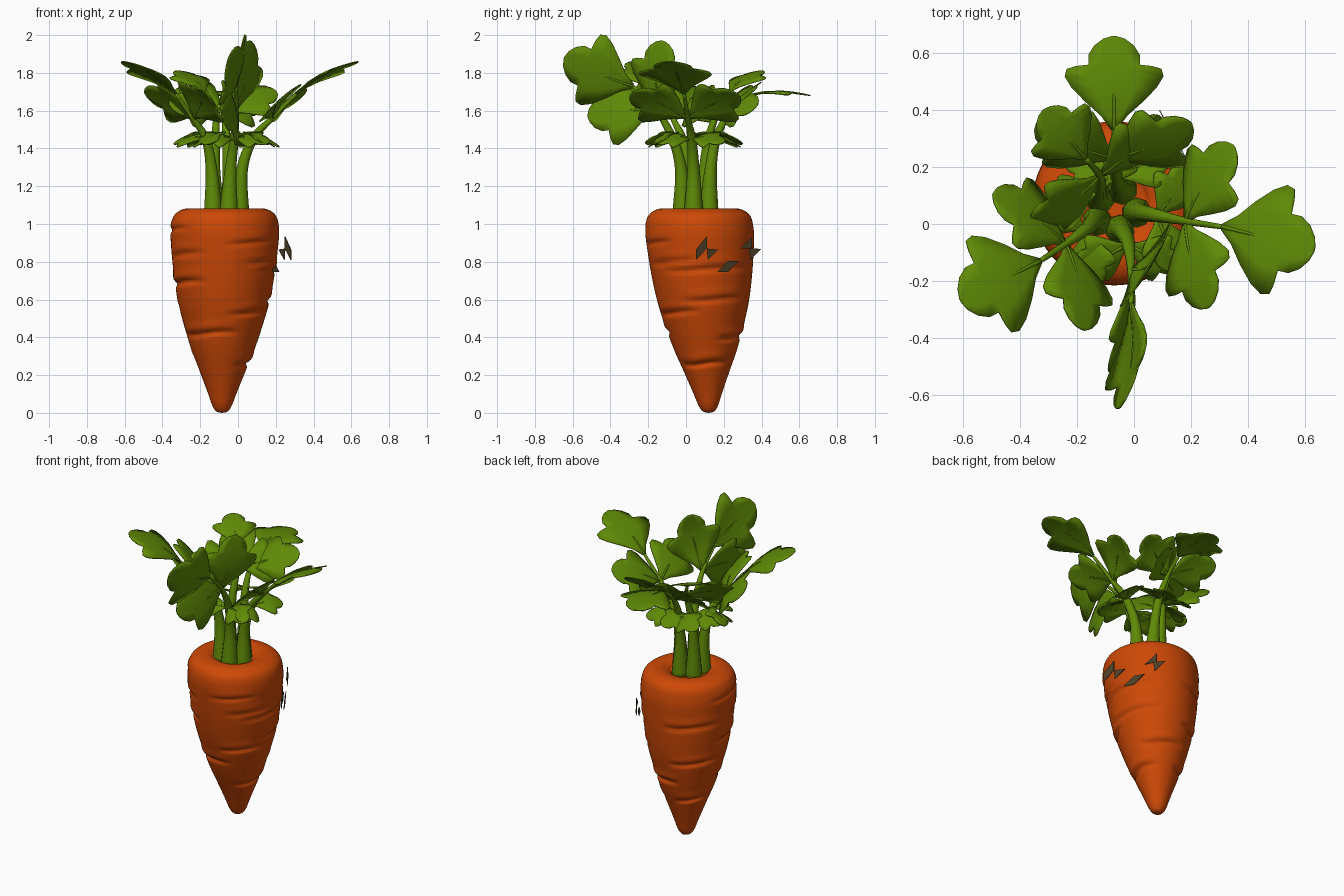
import bpy, bmesh, math
from mathutils import Vector, Matrix

if "Cube" in bpy.data.objects:
    bpy.data.objects.remove(bpy.data.objects["Cube"])


def material(name, col):
    m = bpy.data.materials.new(name)
    m.diffuse_color = (*col, 1)
    m.use_nodes = True
    m.node_tree.nodes["Principled BSDF"].inputs["Base Color"].default_value = m.diffuse_color
    return m


ORANGE = material("carrot orange", (0.61, 0.066, 0.002))
GREEN = material("leaf green", (0.115, 0.255, 0.002))
BROWN = material("dark brown", (0.075, 0.05, 0.02))


def make(name, verts, faces, mat, smooth=True):
    me = bpy.data.meshes.new(name)
    me.from_pydata([tuple(v) for v in verts], [], faces)
    bm = bmesh.new()
    bm.from_mesh(me)
    bmesh.ops.remove_doubles(bm, verts=bm.verts, dist=1e-5)
    bmesh.ops.recalc_face_normals(bm, faces=bm.faces)
    for f in bm.faces:
        f.smooth = smooth
    bm.to_mesh(me)
    bm.free()
    me.materials.append(mat)
    ob = bpy.data.objects.new(name, me)
    bpy.context.collection.objects.link(ob)
    return ob


def spline(pts, steps):
    """Catmull-Rom curve through points of any dimension."""
    p = [Vector(q) for q in pts]
    p = [p[0] * 2 - p[1]] + p + [p[-1] * 2 - p[-2]]
    out = []
    for i in range(1, len(p) - 2):
        a, b, c, d = p[i - 1:i + 3]
        for k in range(steps):
            t = k / steps
            out.append(0.5 * (2 * b + (c - a) * t + (2 * a - 5 * b + 4 * c - d) * t * t
                              + (3 * b - a - 3 * c + d) * t ** 3))
    return out + [p[-2]]


def bridge(rows, n):
    return [(r * n + i, r * n + (i + 1) % n, (r + 1) * n + (i + 1) % n, (r + 1) * n + i)
            for r in range(rows - 1) for i in range(n)]


# Carrot root: lathed profile with partial creases
PROFILE = [(0.002, 0.0), (0.03, 0.008), (0.052, 0.04), (0.078, 0.11), (0.125, 0.23), (0.165, 0.33),
           (0.204, 0.45), (0.24, 0.58), (0.265, 0.72), (0.283, 0.88), (0.287, 0.97), (0.272, 1.04),
           (0.23, 1.075), (0.175, 1.083), (0.13, 1.068), (0.1, 1.05), (0.003, 1.045)]
# crease: height, facing angle, half spread (degrees), depth
CREASES = [(0.69, 205, 45, .02), (0.42, 240, 55, .018), (0.53, -45, 40, .016), (0.26, -5, 60, .018),
           (0.80, -35, 35, .012), (0.90, -60, 30, .01), (0.76, 5, 55, .016), (0.60, 15, 45, .014),
           (0.40, 65, 45, .02), (0.84, 215, 35, .012), (0.80, 130, 40, .016), (0.55, 140, 45, .018),
           (0.28, 140, 45, .016), (0.97, 190, 40, .01)]
N = 72
rings = spline(PROFILE, 12)
verts = []
for r, z in rings:
    cx, cy = -0.085 + 0.016 * min(1, z), 0.12 - 0.05 * min(1, z)
    for i in range(N):
        a = 2 * math.pi * i / N
        rr = r
        if r > 0.03 and z < 1.03:
            for cz, ca, cw, dep in CREASES:
                da = (math.degrees(a) - ca + 180) % 360 - 180
                if abs(da) < cw:
                    fade = math.cos(da / cw * math.pi / 2) ** 0.7
                    dz = z - cz - 0.008 * math.sin(da / 20)
                    rr -= dep * fade * math.exp(-(dz / 0.013) ** 2)
                    rr += 0.3 * dep * fade * math.exp(-((dz - 0.035) / 0.025) ** 2)
        verts.append((cx + rr * math.cos(a), cy + rr * math.sin(a), z))
last = len(rings) - 1
faces = bridge(len(rings), N) + [tuple(range(N)), tuple(last * N + i for i in range(N))]
make("carrot_root", verts, faces, ORANGE)


# Stems and veins: tapering tubes
def tube(name, pts, radii, n=10):
    path = spline([(*p, r) for p, r in zip(pts, radii)], 6)
    vs = []
    for i, p in enumerate(path):
        t = (path[min(i + 1, len(path) - 1)] - path[max(i - 1, 0)]).to_3d().normalized()
        s = t.cross(Vector((0.31, 0.95, 0.05))).normalized()
        w = t.cross(s)
        for k in range(n):
            a = 2 * math.pi * k / n
            vs.append(p.to_3d() + (s * math.cos(a) + w * math.sin(a)) * max(p[3], 0.001))
    e = (len(path) - 1) * n
    make(name, vs, bridge(len(path), n) + [tuple(range(n)), tuple(e + k for k in range(n))], GREEN)


# Leaflet: three-lobed thin blade, arched along its length
HALF = [(0, .03), (.15, .13), (.3, .29), (.45, .43), (.57, .5), (.65, .48), (.68, .39), (.695, .26),
        (.8, .26), (.9, .2), (.97, .11), (1, .02)]


def leaflet(name, base, tip, normal, width=1.0, arch=0.07):
    d = tip - base
    L = d.length
    d.normalize()
    s = normal.cross(d).normalized()
    n = d.cross(s)

    def at(u, v):
        lift = arch * math.sin(math.pi * u) - 0.2 * v * v
        return base + d * u * L + s * v * L + n * lift * L
    cols = (-1, -0.5, 0, 0.5, 1)
    vs = [at(u, v * width * c) for u, v in HALF for c in cols]
    fs = [(r * 5 + c, r * 5 + c + 1, r * 5 + c + 6, r * 5 + c + 5)
          for r in range(len(HALF) - 1) for c in range(4)]
    ob = make(name, vs, fs, GREEN)
    sol = ob.modifiers.new("thickness", 'SOLIDIFY')
    sol.thickness = 0.006
    sol.offset = 0
    tube(name + "_vein", [at(0, 0), at(.3, 0), at(.65, 0)], [.008, .006, .002], 6)


# Compound leaf: stem, end leaflet, upper pair and small drooping lower pair
def leaf(name, stem, tip, normal=None, size=0.34, angle=58, roll=0.0):
    p = [Vector(q) for q in stem]
    tip = Vector(tip)
    d_end = (tip - p[4]).normalized()
    d = (p[4] - p[3]).normalized()
    ref = Vector(normal) if normal else Vector((0, 0, 1))
    n = (ref - d * ref.dot(d)).normalized()
    tube(name + "_stem", p, [.054, .033, .024, .014, .009])
    leaflet(name + "_end", p[4], tip, ref - d_end * ref.dot(d_end), 1.05)
    flat = Vector((d.x, d.y, 0)).normalized()
    for side, sg in (("left", 1), ("right", -1)):
        up = Matrix.Rotation(math.radians(angle * sg), 3, n) @ d
        leaflet(f"{name}_upper_{side}", p[3], p[3] + up * size, n + d * roll, 0.95)
        low = Matrix.Rotation(math.radians(68 * sg), 3, 'Z') @ flat
        low.z = -0.1
        leaflet(f"{name}_lower_{side}", p[2], p[2] + low * 0.2,
                Vector((0, 0, 1)) + flat * 0.5, 0.95, 0.1)


leaf("east_leaf", [(0.01, 0.04, 1.03), (0.02, 0.04, 1.28), (0.08, 0.03, 1.45),
                   (0.18, 0.01, 1.56), (0.31, -0.01, 1.69)], (0.635, -0.09, 1.86))
leaf("west_leaf", [(-0.13, 0.01, 1.03), (-0.14, 0.01, 1.28), (-0.17, -0.02, 1.45),
                   (-0.24, -0.07, 1.56), (-0.33, -0.13, 1.69)], (-0.61, -0.27, 1.86))
leaf("back_leaf", [(-0.04, 0.12, 1.03), (-0.05, 0.13, 1.28), (-0.06, 0.16, 1.45),
                   (-0.07, 0.23, 1.59), (-0.07, 0.33, 1.68)], (-0.07, 0.66, 1.68), size=0.32)
leaf("back_left_leaf", [(-0.12, 0.09, 1.03), (-0.125, 0.1, 1.28), (-0.12, 0.12, 1.45),
                        (-0.12, 0.17, 1.6), (-0.17, 0.23, 1.7)], (-0.32, 0.4, 1.81),
     size=0.3, angle=82)
leaf("front_leaf", [(-0.05, -0.02, 1.03), (-0.04, -0.025, 1.28), (-0.02, -0.07, 1.45),
                    (-0.01, -0.16, 1.61), (-0.01, -0.28, 1.73)], (-0.05, -0.645, 1.88),
     normal=(0.92, 0, -0.35), size=0.37, angle=52, roll=0.5)

# Small flat face marks standing just off the right side
MARKS = {
    "eye_one_left": [(.053, .81), (.053, .865), (.11, .935), (.11, .87)],
    "eye_one_right": [(.11, .87), (.17, .865), (.116, .81)],
    "mouth": [(.165, .745), (.222, .805), (.28, .805), (.222, .745)],
    "eye_two_left": [(.286, .87), (.35, .93), (.35, .872)],
    "eye_two_right": [(.333, .872), (.398, .868), (.34, .81)],
}
for name, pts in MARKS.items():
    vs = [(0.278 - 0.55 * (y - 0.053) + o, y, z) for o in (0, 0.004) for y, z in pts]
    k = len(pts)
    make(name, vs, bridge(2, k) + [tuple(range(k)), tuple(range(k, 2 * k))], BROWN, False)
